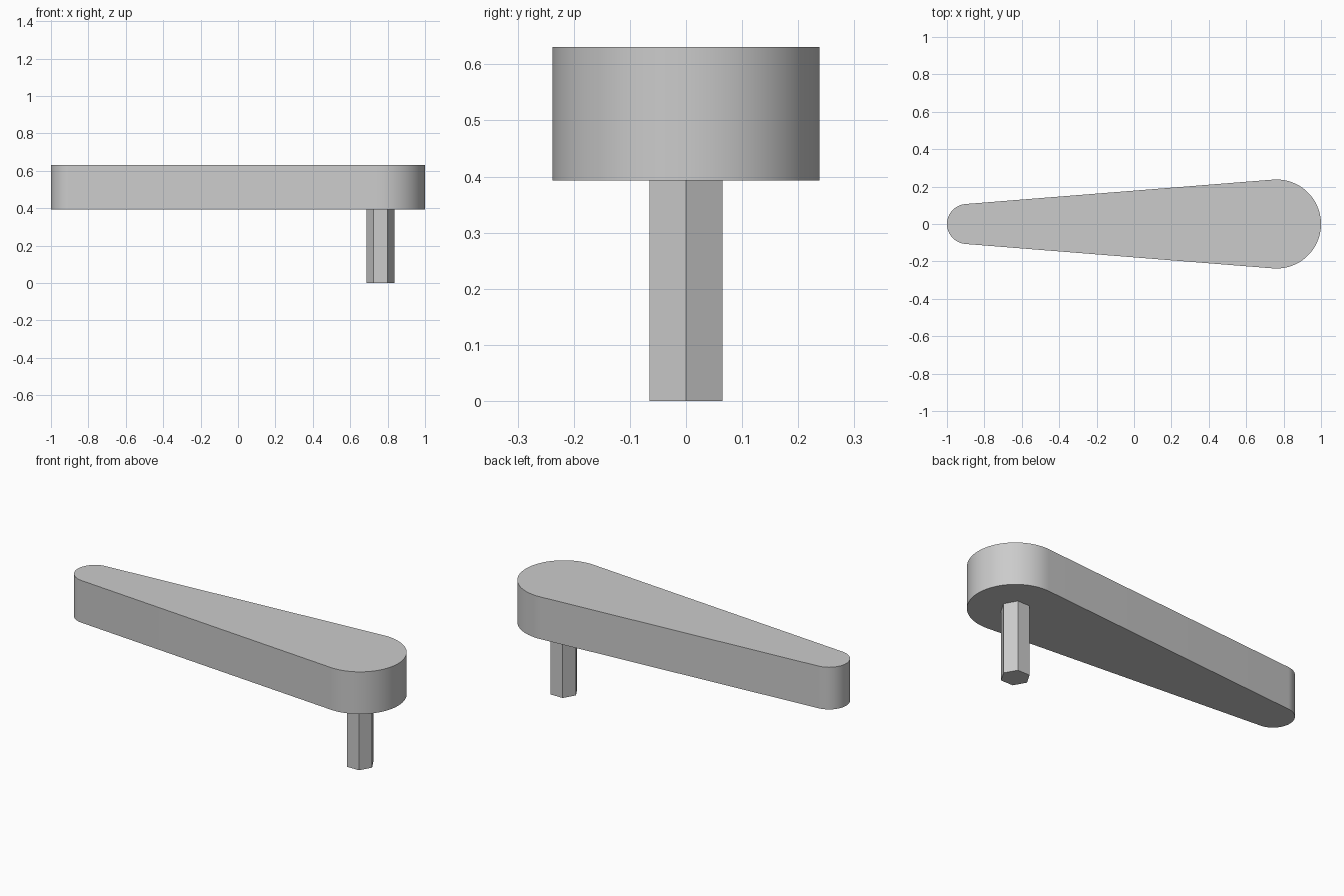
import bpy
import bmesh
from math import pi, cos, sin, asin

cube = bpy.data.objects.get("Cube")
if cube:
    bpy.data.objects.remove(cube, do_unlink=True)

GREY = (0.6, 0.6, 0.6, 1)
grey = bpy.data.materials.new("light_grey")
grey.use_nodes = True
grey.diffuse_color = GREY
grey.node_tree.nodes["Principled BSDF"].inputs["Base Color"].default_value = GREY


def arc(cx, radius, start, end, steps):
    """Points on a circle centred at (cx, 0)."""
    angles = [start + (end - start) * i / steps for i in range(steps + 1)]
    return [(cx + radius * cos(a), radius * sin(a)) for a in angles]


def prism(name, outline, bottom, top):
    """Extrude a counter-clockwise outline between two heights."""
    bm = bmesh.new()
    base = bm.faces.new([bm.verts.new((x, y, bottom)) for x, y in outline])
    result = bmesh.ops.extrude_face_region(bm, geom=[base], use_keep_orig=True)
    raised = [v for v in result["geom"] if isinstance(v, bmesh.types.BMVert)]
    bmesh.ops.translate(bm, verts=raised, vec=(0, 0, top - bottom))
    bmesh.ops.recalc_face_normals(bm, faces=bm.faces)
    mesh = bpy.data.meshes.new(name)
    bm.to_mesh(mesh)
    bm.free()
    mesh.materials.append(grey)
    obj = bpy.data.objects.new(name, mesh)
    bpy.context.collection.objects.link(obj)
    bpy.ops.object.select_all(action="DESELECT")
    obj.select_set(True)
    bpy.context.view_layer.objects.active = obj
    bpy.ops.object.shade_smooth_by_angle(angle=pi / 6)
    return obj


# Tapered lever: two round ends joined by tangent sides
BIG, SMALL = 0.238, 0.107
big_x, small_x = 1 - BIG, SMALL - 1
tangent = pi / 2 + asin((BIG - SMALL) / (big_x - small_x))
# The straight sides touch both circles at the same angle
outline = arc(big_x, BIG, -tangent, tangent, 48)
outline += arc(small_x, SMALL, tangent, 2 * pi - tangent, 40)
UNDERSIDE = 0.393
prism("lever_arm", outline, UNDERSIDE, 0.631)

# Hexagonal shaft under the wide end
prism("hex_shaft", arc(big_x, 0.075, 0, 2 * pi, 6)[:-1], 0, UNDERSIDE)
